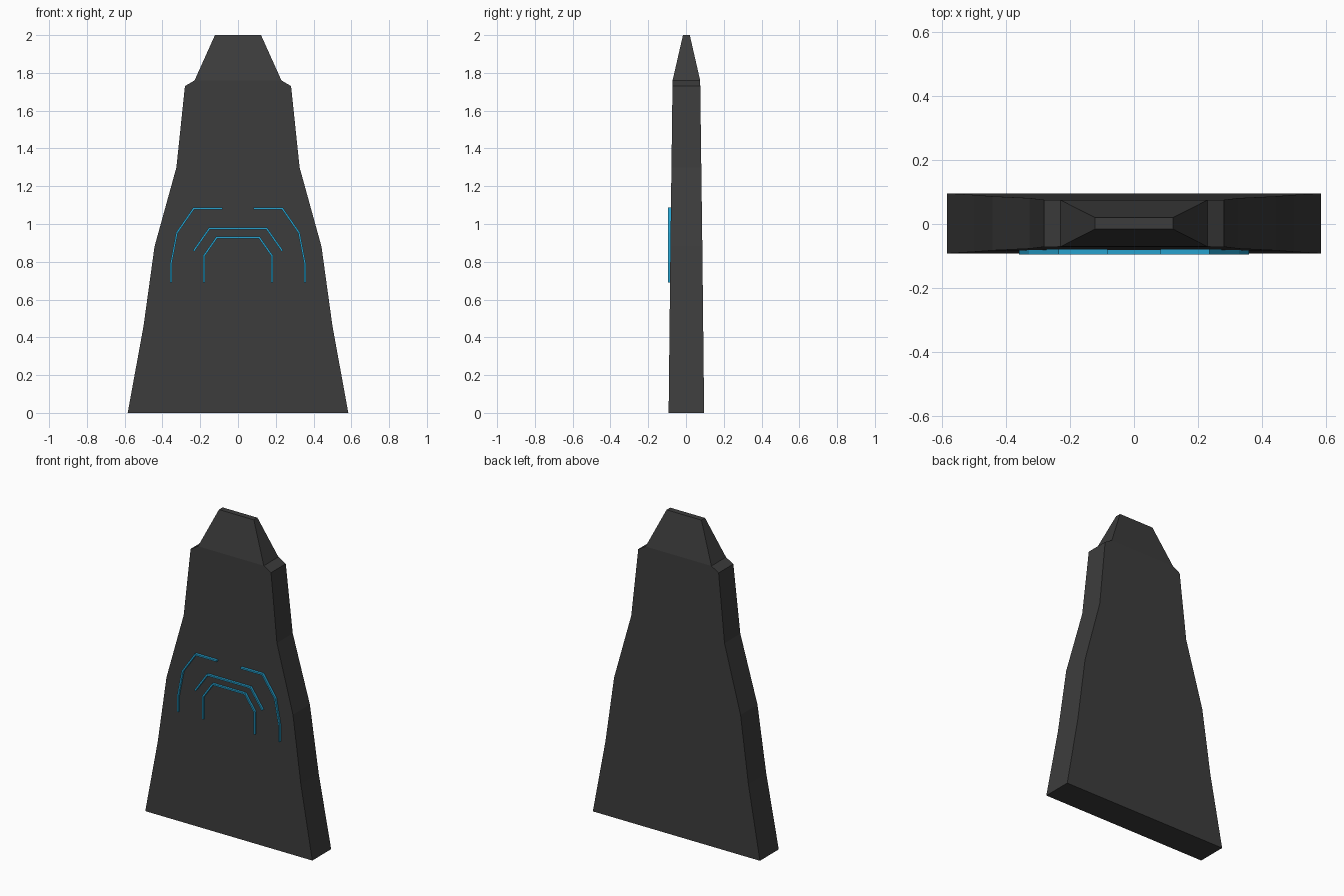
import bpy, bmesh
from mathutils import Vector

if "Cube" in bpy.data.objects:
    bpy.data.objects.remove(bpy.data.objects["Cube"])


def material(name, color):
    m = bpy.data.materials.new(name)
    m.diffuse_color = color
    m.use_nodes = True
    m.node_tree.nodes["Principled BSDF"].inputs["Base Color"].default_value = m.diffuse_color
    return m


def finish(bm, name, mat):
    bmesh.ops.recalc_face_normals(bm, faces=bm.faces)
    mesh = bpy.data.meshes.new(name)
    bm.to_mesh(mesh)
    bm.free()
    mesh.materials.append(mat)
    obj = bpy.data.objects.new(name, mesh)
    bpy.context.collection.objects.link(obj)
    return obj


def loft(bm, rings):
    loops = [[bm.verts.new(p) for p in ring] for ring in rings]
    for a, b in zip(loops, loops[1:]):
        n = len(a)
        for i in range(n):
            j = (i + 1) % n
            bm.faces.new((a[i], a[j], b[j], b[i]))
    bm.faces.new(loops[0])
    bm.faces.new(loops[-1])


def strip(name, path, mat, half=0.005, front=-0.096, back=-0.076):
    """Thin mitred bar following a path in the front (x, z) plane."""
    pts = [Vector(p) for p in path]
    rings = []
    for i, p in enumerate(pts):
        d1 = (p - pts[i - 1]).normalized() if i else None
        d2 = (pts[i + 1] - p).normalized() if i < len(pts) - 1 else None
        d1, d2 = d1 or d2, d2 or d1
        t = (d1 + d2).normalized()
        n = Vector((-t.y, t.x)) * half / t.dot(d1)
        a, b = p + n, p - n
        rings.append([(a.x, front, a.y), (b.x, front, b.y),
                      (b.x, back, b.y), (a.x, back, a.y)])
    bm = bmesh.new()
    loft(bm, rings)
    return finish(bm, name, mat)


def mirrored(path):
    return [(-x, z) for x, z in reversed(path)]


dark = material("dark_grey", (0.045, 0.045, 0.045, 1))
blue = material("glow_blue", (0.02, 0.36, 0.62, 1))

# Tapered slab: height, half width, half depth
levels = [(0, 0.584, 0.094), (0.46, 0.5, 0.089), (0.88, 0.442, 0.0845),
          (1.3, 0.326, 0.079), (1.73, 0.281, 0.0735),
          (1.76, 0.23, 0.073), (2.0, 0.122, 0.018)]
cy = 0.002
body = bmesh.new()
loft(body, [[(-w, cy - d, z), (w, cy - d, z), (w, cy + d, z), (-w, cy + d, z)]
            for z, w, d in levels])
finish(body, "slab_body", dark)

# Glowing front lines
outer = [(-0.354, 0.69), (-0.354, 0.793), (-0.323, 0.954),
         (-0.234, 1.083), (-0.083, 1.083)]
middle = [(-0.235, 0.857), (-0.151, 0.977)]
inner = [(-0.18, 0.69), (-0.18, 0.832), (-0.113, 0.928)]
strip("outer_line_left", outer, blue)
strip("outer_line_right", mirrored(outer), blue)
strip("middle_line", middle + mirrored(middle), blue)
strip("inner_line", inner + mirrored(inner), blue)
